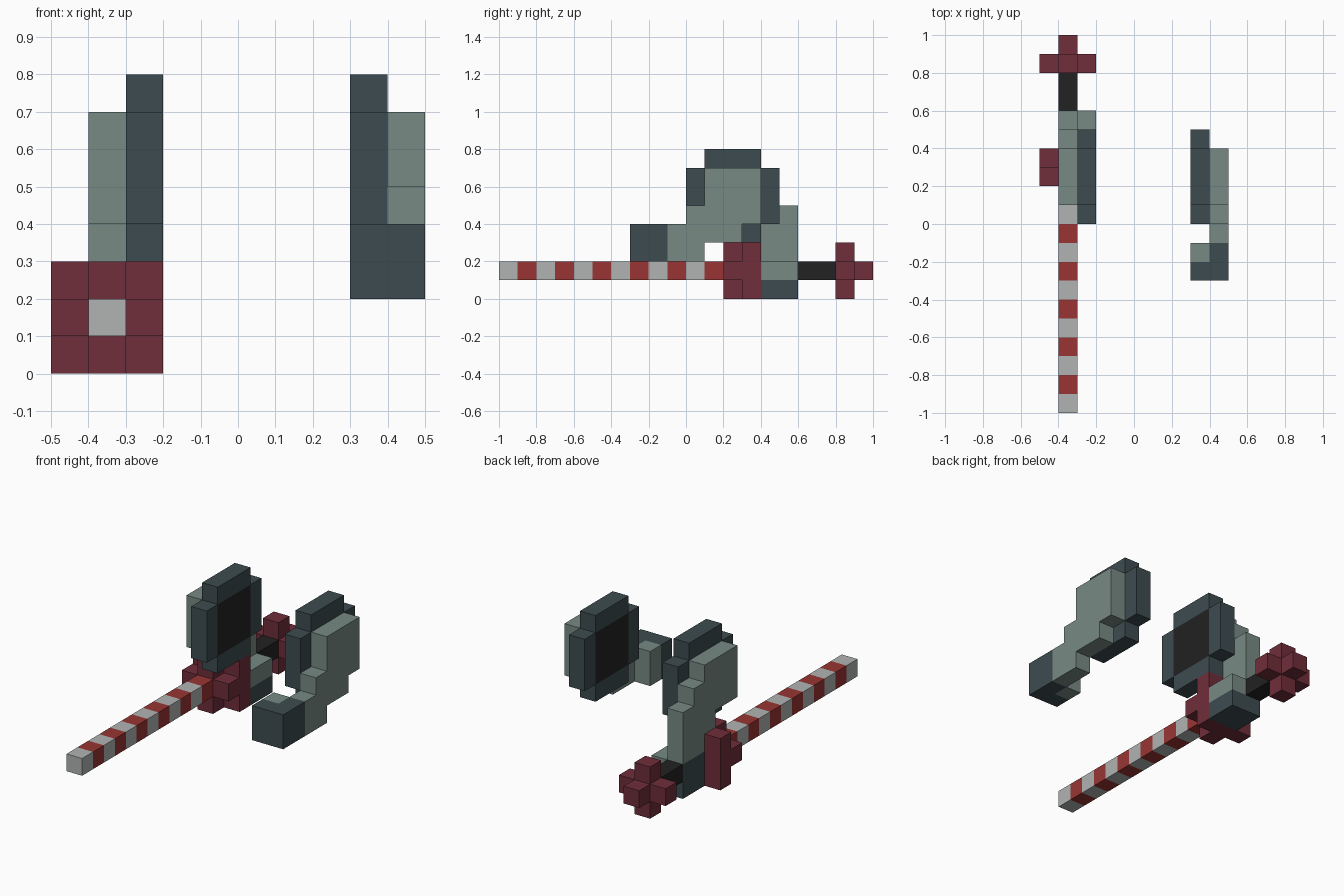
import bpy
import bmesh
from mathutils import Vector

if "Cube" in bpy.data.objects:
    bpy.data.objects.remove(bpy.data.objects["Cube"])

U = 0.1  # size of one block

def srgb(r, g, b):
    f = lambda c: c / 12.92 if c <= 0.04045 else ((c + 0.055) / 1.055) ** 2.4
    return (f(r / 255), f(g / 255), f(b / 255), 1.0)

NAMES = ["dark_slate", "grey_green", "maroon", "candy_red", "pale_grey", "black"]
RGB = [(61, 75, 80), (120, 138, 133), (112, 46, 58), (152, 53, 51), (177, 180, 179), (34, 34, 34)]
MATS = []
for n, c in zip(NAMES, RGB):
    m = bpy.data.materials.new(n)
    m.diffuse_color = srgb(*c)
    m.use_nodes = True
    m.node_tree.nodes["Principled BSDF"].inputs["Base Color"].default_value = m.diffuse_color
    MATS.append(m)
SLATE, GREY, MAROON, RED, PALE, BLACK = range(6)

DIRS = [Vector(d) for d in ((1, 0, 0), (-1, 0, 0), (0, 1, 0), (0, -1, 0), (0, 0, 1), (0, 0, -1))]

def blocks(name, boxes, face_rule=None):
    """Join stepped boxes (x0,x1,y0,y1,z0,z1,colour) into one clean outer shell."""
    cells = {}
    for x0, x1, y0, y1, z0, z1, col in boxes:
        for x in range(x0, x1):
            for y in range(y0, y1):
                for z in range(z0, z1):
                    cells[(x, y, z)] = col
    bm = bmesh.new()
    for cell, col in cells.items():
        mid = Vector(cell) + Vector((0.5, 0.5, 0.5))
        for d in DIRS:
            if tuple(int(v) for v in Vector(cell) + d) in cells:
                continue
            a = Vector((d.y, d.z, d.x))
            b = d.cross(a)
            c = mid + d * 0.5
            vs = [bm.verts.new((c + (a * s + b * t) * 0.5) * U)
                  for s, t in ((-1, -1), (1, -1), (1, 1), (-1, 1))]
            f = bm.faces.new(vs)
            new = face_rule(c, d) if face_rule else None
            f.material_index = col if new is None else new
    bmesh.ops.remove_doubles(bm, verts=bm.verts, dist=0.001)
    bm.normal_update()
    bmesh.ops.dissolve_limit(bm, angle_limit=0.01, verts=bm.verts[:], edges=bm.edges[:],
                             delimit={'MATERIAL', 'NORMAL'})
    me = bpy.data.meshes.new(name)
    bm.to_mesh(me)
    bm.free()
    for m in MATS:
        me.materials.append(m)
    ob = bpy.data.objects.new(name, me)
    bpy.context.collection.objects.link(ob)
    return ob

# Shoulder pads: rounded slate discs with a black socket on the inner side
for side, x, inner in (("left", -3, 1), ("right", 3, -1)):
    def socket(c, d, inner=inner):
        if d.x == inner and 1 < c.y < 4 and 4 < c.z < 7:
            return BLACK
    blocks(side + "_shoulder_pad",
           [(x, x + 1, 0, 5, 4, 7, SLATE), (x, x + 1, 1, 4, 3, 8, SLATE)], socket)

# Right arm reaching forward
blocks("right_arm", [(4, 5, 1, 4, 4, 7, GREY), (4, 5, 0, 3, 3, 5, GREY), (4, 5, -1, 1, 2, 4, GREY)])
blocks("right_hand", [(3, 5, -3, -1, 2, 4, SLATE), (3, 4, -2, -1, 2, 4, GREY)])

# Left arm hanging down at the back
blocks("left_arm", [(-4, -3, 1, 4, 4, 7, GREY), (-4, -3, 3, 5, 3, 6, GREY), (-4, -3, 4, 6, 2, 5, GREY)])
blocks("left_hand", [(-4, -2, 4, 6, 0, 2, SLATE), (-3, -2, 4, 6, 1, 2, GREY)])

# Striped blade
blocks("striped_blade", [(-4, -3, y, y + 1, 1, 2, PALE if y % 2 == 0 else RED) for y in range(-10, 2)])

# Guard: cross in front of a square plate
blocks("guard", [(-5, -2, 3, 4, 0, 3, MAROON), (-5, -2, 2, 3, 1, 2, MAROON), (-4, -3, 2, 3, 0, 3, MAROON)])

# Grip and cross-shaped pommel
blocks("grip", [(-4, -3, 6, 8, 1, 2, BLACK)])
blocks("pommel", [(-5, -2, 8, 9, 1, 2, MAROON), (-4, -3, 8, 9, 0, 3, MAROON), (-4, -3, 9, 10, 1, 2, MAROON)])
